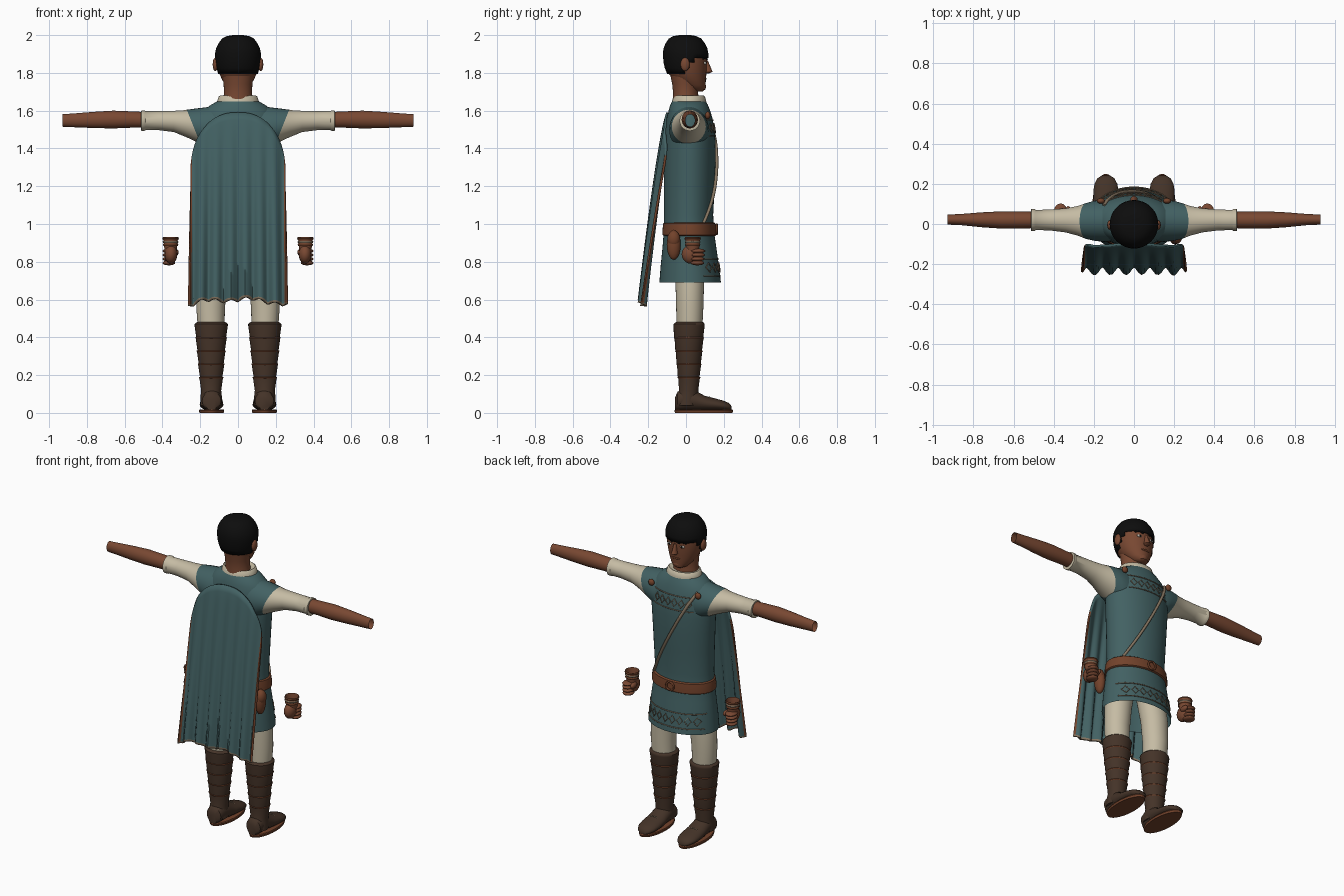
import bpy, bmesh
from math import sin, cos, pi, sqrt, radians

if "Cube" in bpy.data.objects:
    bpy.data.objects.remove(bpy.data.objects["Cube"], do_unlink=True)


def material(name, r, g, b):
    m = bpy.data.materials.new(name)
    m.use_nodes = True
    m.diffuse_color = (r, g, b, 1)
    bsdf = next(n for n in m.node_tree.nodes if n.type == 'BSDF_PRINCIPLED')
    bsdf.inputs["Base Color"].default_value = (r, g, b, 1)
    bsdf.inputs["Roughness"].default_value = 0.8
    return m


TEAL = material("teal cloth", .055, .12, .125)
CREAM = material("cream linen", .56, .5, .37)
SKIN = material("brown skin", .19, .065, .032)
HAIR = material("black hair", .004, .004, .004)
BOOT = material("dark boot leather", .058, .033, .021)
LEATHER = material("red brown leather", .17, .055, .024)
TRIM = material("tan trim", .24, .18, .12)
WHITE = material("eye white", .6, .57, .5)


def finish(name, bm, mats, angle=40):
    bmesh.ops.recalc_face_normals(bm, faces=bm.faces[:])
    me = bpy.data.meshes.new(name)
    bm.to_mesh(me)
    bm.free()
    ob = bpy.data.objects.new(name, me)
    bpy.context.collection.objects.link(ob)
    for m in mats:
        me.materials.append(m)
    bpy.ops.object.select_all(action='DESELECT')
    ob.select_set(True)
    bpy.context.view_layer.objects.active = ob
    bpy.ops.object.shade_smooth_by_angle(angle=radians(angle))
    return ob


def loft(name, rings, mat, axis='z', side=1, n=32, caps=(True, True), shear=(), keep=None):
    """Rings are (position, centre a, centre b, radius a, radius b) along an axis."""
    bm = bmesh.new()
    loops = []
    for i, (p, ca, cb, ra, rb) in enumerate(rings):
        k = shear[i] if i < len(shear) else 0
        loop = []
        for j in range(n):
            a, b = ra * cos(2 * pi * j / n), rb * sin(2 * pi * j / n)
            co = {'z': (ca + a, cb + b, p), 'x': (p + k * b, ca + a, cb + b),
                  'y': (ca + a, p, cb + b)}[axis]
            loop.append(bm.verts.new((co[0] * side, co[1], co[2])))
        loops.append(loop)
    for lo, hi in zip(loops, loops[1:]):
        for j in range(n):
            bm.faces.new((lo[j], lo[(j + 1) % n], hi[(j + 1) % n], hi[j]))
    for cap, loop in zip(caps, (loops[0], loops[-1])):
        if cap:
            bm.faces.new(loop)
    if keep:
        bad = [f for f in bm.faces if not keep(f.calc_center_median())]
        bmesh.ops.delete(bm, geom=bad, context='FACES')
    return finish(name, bm, [mat])


def ball(name, loc, size, mat, n=16):
    bm = bmesh.new()
    bmesh.ops.create_uvsphere(bm, u_segments=n, v_segments=n // 2 + 2, radius=1)
    for v in bm.verts:
        v.co = [c + s * q for c, s, q in zip(loc, size, v.co)]
    return finish(name, bm, [mat], 60)


def cord(name, lines, radius, mat, closed=False):
    cu = bpy.data.curves.new(name, 'CURVE')
    cu.dimensions = '3D'
    cu.bevel_depth, cu.bevel_resolution = radius, 1
    cu.use_fill_caps = True
    for pts in lines:
        sp = cu.splines.new('POLY')
        sp.points.add(len(pts) - 1)
        for q, p in zip(sp.points, pts):
            q.co = (*p, 1)
        sp.use_cyclic_u = closed
    cu.materials.append(mat)
    ob = bpy.data.objects.new(name, cu)
    bpy.context.collection.objects.link(ob)


# Tunic body
TUNIC = [(.69, 0, .022, .225, .163), (.78, 0, .02, .217, .154), (.88, 0, .018, .205, .142),
         (.97, 0, .015, .192, .132), (1.05, 0, .014, .19, .13), (1.2, 0, .018, .196, .134),
         (1.32, 0, .02, .202, .136), (1.42, 0, .022, .208, .135), (1.5, 0, .022, .21, .13),
         (1.56, 0, .02, .2, .12), (1.6, 0, .018, .18, .11), (1.63, 0, .016, .145, .1),
         (1.655, 0, .016, .1, .086)]
loft("tunic", TUNIC, TEAL, n=48, caps=(False, True))


def front(x, z, lift=.003):
    """Point on the chest side of the tunic."""
    for a, b in zip(TUNIC, TUNIC[1:]):
        if a[0] <= z <= b[0]:
            t = (z - a[0]) / (b[0] - a[0])
            cy, rx, ry = (a[i] + t * (b[i] - a[i]) for i in (2, 3, 4))
            return (x, cy + ry * sqrt(max(0, 1 - (x / rx) ** 2)) + lift, z)


# Embroidery on chest and hem
for part, zs, half, count in (("chest", (1.465, 1.55), .14, 6), ("hem", (.725, .815), .2, 8)):
    cord(part + "_border", [[front(half * i / 12, z) for i in range(-12, 13)] for z in zs], .003, TRIM)
    mid = sum(zs) / 2
    diamonds = []
    for i in range(count):
        x = half * (2 * (i + .5) / count - 1) * .95
        diamonds.append([front(x + dx, mid + dz) for dx, dz in
                         ((-.018, 0), (0, .024), (.018, 0), (0, -.024))])
    cord(part + "_diamonds", diamonds, .003, TRIM, True)

# Belt, buckle, shoulder strap, pouch
loft("belt", [(.937, 0, .018, .2, .136), (.942, 0, .018, .206, .143), (.972, 0, .018, .205, .142),
              (1.002, 0, .018, .2, .139), (1.007, 0, .018, .194, .132)], LEATHER, n=48)
cord("buckle", [[(.026 * cos(a * pi / 8), .163, .972 + .026 * sin(a * pi / 8)) for a in range(16)]],
     .006, LEATHER, True)
cord("shoulder_strap", [[front(-.15 + .31 * i / 20, 1.585 - .58 * i / 20, .007) for i in range(21)]],
     .009, TRIM)
ball("pouch", (.205, -.065, .89), (.03, .037, .08), LEATHER)
ball("pouch_flap", (.212, -.065, .92), (.028, .034, .045), LEATHER)

# Collar and neck
loft("collar", [(1.638, 0, .016, .112, .092), (1.652, 0, .017, .11, .09), (1.675, 0, .017, .102, .083),
                (1.68, 0, .016, .095, .077), (1.672, 0, .014, .08, .07)], CREAM)
loft("neck", [(1.64, 0, 0, .085, .072), (1.69, 0, -.002, .074, .066), (1.74, 0, -.005, .076, .068),
              (1.8, 0, -.01, .085, .075)], SKIN)

# Head and hair
HEAD = [(1.702, 0, .06, .022, .028), (1.712, 0, .052, .045, .05), (1.735, 0, .037, .066, .067),
        (1.765, 0, .02, .085, .085), (1.795, 0, .008, .098, .1), (1.825, 0, .003, .106, .107),
        (1.855, 0, 0, .111, .111), (1.88, 0, -.001, .113, .112), (1.905, 0, -.002, .113, .112),
        (1.93, 0, -.003, .108, .108), (1.955, 0, -.004, .096, .097), (1.975, 0, -.005, .076, .078),
        (1.988, 0, -.006, .05, .052), (1.993, 0, -.006, .02, .022)]
loft("head", HEAD, SKIN)


def hairline(c):
    t = min(1, max(0, (c.y + .03) / .1))
    return c.z > 1.79 + .1 * t


hair = loft("hair", [(z + .007 * (z > 1.96), x, y, a + .008, b + .008) for z, x, y, a, b in HEAD[4:]],
            HAIR, n=48, keep=hairline)
solid = hair.modifiers.new("thickness", 'SOLIDIFY')
solid.thickness = .012
loft("nose", [(1.798, 0, .112, .012, .012), (1.806, 0, .116, .019, .024), (1.822, 0, .112, .014, .022),
              (1.865, 0, .108, .008, .008)], SKIN, n=12)
ball("mouth", (0, .1, 1.77), (.03, .009, .007), LEATHER)
ball("chin", (0, .078, 1.728), (.034, .028, .024), SKIN)
for s, tag in ((1, "left"), (-1, "right")):
    ball(tag + "_ear", (s * .12, -.005, 1.845), (.014, .024, .036), SKIN)
    ball(tag + "_eye", (s * .043, .1, 1.852), (.017, .008, .008), WHITE)
    ball(tag + "_pupil", (s * .043, .105, 1.852), (.007, .005, .007), HAIR)
    cord(tag + "_brow", [[(s * .02, .111, 1.872), (s * .045, .106, 1.882), (s * .07, .091, 1.875)]],
         .005, HAIR)

    # Shoulder, sleeve and bare arm
    join = (.235, .015, 1.515, .09, .09)
    loft(tag + "_shoulder", [(.1, .015, 1.5, .1, .13), (.15, .016, 1.5, .105, .118),
                             (.195, .016, 1.507, .1, .104), join],
         TEAL, 'x', s, caps=(False, False), shear=(0, .15, .3, .4))
    loft(tag + "_sleeve", [join, (.28, .016, 1.53, .074, .072), (.34, .018, 1.543, .06, .056),
                           (.42, .02, 1.547, .052, .05), (.49, .02, 1.547, .05, .05),
                           (.495, .02, 1.547, .054, .054), (.512, .02, 1.547, .054, .054),
                           (.514, .02, 1.547, .038, .038)],
         CREAM, 'x', s, caps=(False, False), shear=(.4, .15))
    loft(tag + "_arm", [(.45, .02, 1.55, .04, .041), (.56, .02, 1.553, .042, .043),
                        (.66, .02, 1.553, .043, .047), (.76, .021, 1.551, .037, .043),
                        (.86, .022, 1.549, .028, .037), (.93, .022, 1.548, .025, .033)],
         SKIN, 'x', s, n=24, caps=(False, False))
    ball(tag + "_brooch", (s * .165, .115, 1.575), (.02, .014, .02), LEATHER)

    # Detached fist with wrist wraps
    loft(tag + "_wrist", [(.86, .357, .035, .032, .034), (.9, .357, .035, .036, .037),
                          (.93, .357, .035, .041, .041)], SKIN, side=s, n=24, caps=(True, False))
    for z, r, m in ((.922, .041, LEATHER), (.905, .039, TRIM), (.89, .038, LEATHER)):
        loft(tag + "_wrist_wrap", [(z - .006, .357, .035, r, r), (z, .357, .035, r + .003, r + .003),
                                   (z + .006, .357, .035, r, r)], m, side=s, n=24, caps=(False, False))
    ball(tag + "_palm", (s * .355, .025, .84), (.034, .048, .05), SKIN)
    for i in range(4):
        ball(tag + "_finger", (s * .366, .06, .794 + .021 * i), (.034, .037 + .002 * i, .013), SKIN, 12)
    ball(tag + "_thumb", (s * .328, .06, .85), (.014, .03, .018), SKIN, 12)

    # Trouser leg
    loft(tag + "_trouser", [(.44, .142, .018, .07, .068), (.56, .145, .02, .076, .072),
                            (.7, .137, .02, .082, .076), (.93, .1, .015, .09, .085)], CREAM, side=s)
    # Wrapped boot shaft
    shaft = [(.04, .142, .005, .058, .06), (.09, .142, .01, .056, .056)]
    for i in range(5):
        z, r = .12 + .07 * i, .053 + .0065 * i
        shaft += [(z, .142, .014, r, r - .002), (z + .062, .142, .016, r + .009, r + .004),
                  (z + .07, .142, .016, r + .009, r + .004)]
    shaft += [(.478, .142, .018, .08, .076), (.482, .142, .018, .07, .066)]
    loft(tag + "_boot_shaft", shaft, BOOT, side=s)
    for z, r in ((.187, .063), (.257, .069), (.327, .076), (.397, .082)):
        loft(tag + "_boot_tie", [(z - .004, .142, .016, r, r - .005), (z, .142, .016, r + .002, r - .002),
                                 (z + .004, .142, .016, r, r - .005)], LEATHER, side=s, caps=(False, False))
    # Foot and sole
    foot = [(y, .14, .012 + h / 2, w, h / 2) for y, w, h in
            ((-.058, .03, .07), (-.045, .05, .1), (0, .056, .125), (.05, .057, .105), (.1, .061, .078),
             (.16, .063, .063), (.2, .057, .052), (.228, .042, .04), (.242, .02, .022))]
    loft(tag + "_foot", foot, BOOT, 'y', s, n=24)
    loft(tag + "_sole", [(0, .14, .094, .064, .152), (.012, .14, .094, .067, .156),
                         (.018, .14, .094, .064, .152)], LEATHER, side=s)
    cord(tag + "_toe_seam", [[(s * (.14 + .05 * cos(pi * i / 8)), .125, .045 + .04 * sin(pi * i / 8))
                              for i in range(9)]], .003, TRIM)

# Cape with an arched top, vertical folds and a ragged hem
bm = bmesh.new()
grid = []
COLS, ROWS = 64, 26
levels = [.988 * i / (ROWS - 1) for i in range(ROWS)] + [1]
for v in levels:
    row = []
    for i in range(COLS + 1):
        u = sin(pi / 2 * (2 * i / COLS - 1))
        top = 1.28 + .31 * (1 - abs(u) ** 2.4) ** .5
        low = .585 - .03 * abs(u) ** 3 + .02 * abs(sin(3.3 * pi * u)) + .008 * sin(7 * u)
        z = top + v * (low - top)
        t = (1.59 - z) / 1.02
        y = -.098 - .135 * t ** .75 + .02 * t * cos(6.6 * pi * u) + .05 * abs(u) ** 5 * (1 - t)
        row.append(bm.verts.new((u * (.247 + .013 * t), y, z)))
    grid.append(row)
for r, (a, b) in enumerate(zip(grid, grid[1:])):
    for i in range(COLS):
        f = bm.faces.new((a[i], a[i + 1], b[i + 1], b[i]))
        edge = min(i, COLS - 1 - i) < 5
        f.material_index = 2 if r == len(grid) - 2 else 1 if edge else 0
cape = finish("cape", bm, [TEAL, LEATHER, TRIM], 60)
solid = cape.modifiers.new("thickness", 'SOLIDIFY')
solid.thickness, solid.offset = .012, 0
